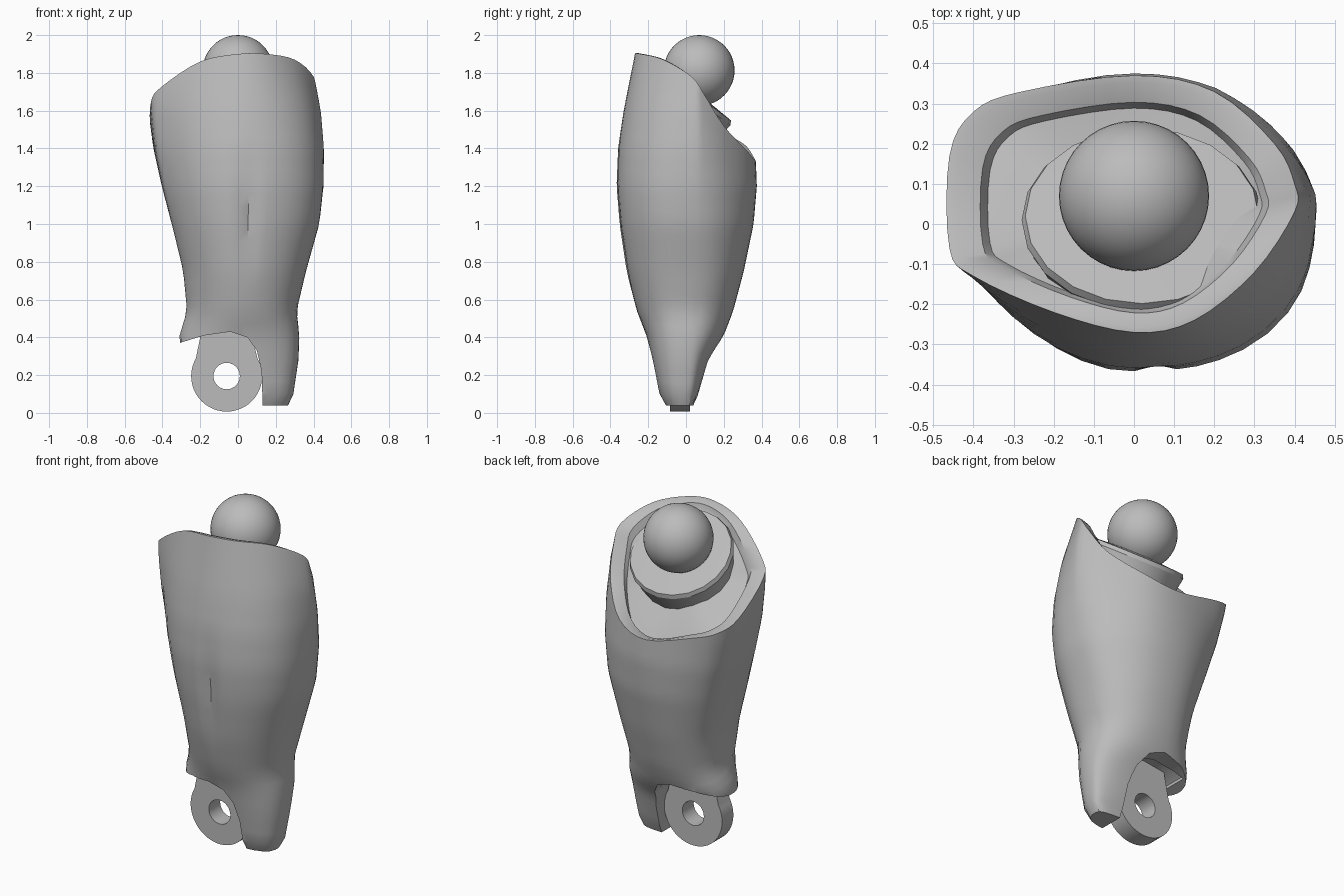
import bpy, bmesh, math
from mathutils import Vector

cube = bpy.data.objects.get("Cube")
if cube:
    bpy.data.objects.remove(cube, do_unlink=True)

grey = bpy.data.materials.new("plain grey")
grey.use_nodes = True
tone = (0.5, 0.5, 0.5, 1)
grey.diffuse_color = tone
grey.node_tree.nodes["Principled BSDF"].inputs["Base Color"].default_value = tone


def make(name, bm):
    bmesh.ops.recalc_face_normals(bm, faces=bm.faces)
    mesh = bpy.data.meshes.new(name)
    bm.to_mesh(mesh)
    bm.free()
    mesh.materials.append(grey)
    ob = bpy.data.objects.new(name, mesh)
    bpy.context.collection.objects.link(ob)
    return ob


def activate(ob):
    bpy.ops.object.select_all(action="DESELECT")
    ob.select_set(True)
    bpy.context.view_layer.objects.active = ob


def smooth(ob, angle=35):
    activate(ob)
    bpy.ops.object.shade_smooth_by_angle(angle=math.radians(angle))


def loft(name, rings, tip=None):
    """Skin a list of rings; the last closes to a tip point or a flat cap."""
    bm = bmesh.new()
    rows = [[bm.verts.new(p) for p in ring] for ring in rings]
    n = len(rows[0])
    for a, b in zip(rows, rows[1:]):
        for i in range(n):
            j = (i + 1) % n
            bm.faces.new((a[i], a[j], b[j], b[i]))
    bm.faces.new(rows[0])
    if tip:
        t = bm.verts.new(tip)
        for i in range(n):
            bm.faces.new((rows[-1][i], rows[-1][(i + 1) % n], t))
    else:
        bm.faces.new(rows[-1])
    return make(name, bm)


def prism(name, outline, y0, y1):
    """Extrude an x-z outline along y."""
    return loft(name, [[(x, y, z) for x, z in outline] for y in (y0, y1)])


def cut(ob, cutter):
    cutter.hide_render = True
    mod = ob.modifiers.new("cut", "BOOLEAN")
    mod.operation = "DIFFERENCE"
    mod.solver = "EXACT"
    mod.object = cutter
    activate(ob)
    bpy.ops.object.modifier_apply(modifier=mod.name)
    bpy.data.objects.remove(cutter, do_unlink=True)


# Shell sections: height, then reach to -x, +x, -y, +y
SECTIONS = [
    (0.04, .30, .265, .11, .04), (0.08, .30, .29, .14, .06),
    (0.28, .30, .32, .18, .12), (0.41, .31, .325, .21, .20),
    (0.54, .27, .31, .26, .25), (0.75, .29, .36, .315, .305),
    (1.00, .35, .43, .355, .355), (1.20, .40, .455, .37, .37),
    (1.40, .44, .46, .36, .36), (1.60, .46, .445, .33, .35),
    (1.90, .46, .39, .27, .33),
]
# Slanted rim loop
RIM = [Vector(p) for p in (
    (0, -.27, 1.9), (.15, -.24, 1.9), (.3, -.12, 1.87), (.4, .03, 1.78),
    (.4, .1, 1.68), (.35, .2, 1.52), (.2, .33, 1.38), (0, .37, 1.33),
    (-.28, .33, 1.40), (-.4, .28, 1.44), (-.46, .17, 1.5),
    (-.46, -.06, 1.65), (-.4, -.13, 1.73), (-.2, -.22, 1.86))]


def reach(z):
    for lo, hi in zip(SECTIONS, SECTIONS[1:]):
        if z <= hi[0]:
            break
    t = min(max((z - lo[0]) / (hi[0] - lo[0]), 0), 1)
    return [a + (b - a) * t for a, b in zip(lo[1:], hi[1:])]


def section(theta, z):
    left, right, front, back = reach(z)
    c, s = math.cos(theta), math.sin(theta)
    p = 1.8 if c < 0 and s < 0 else 2.3
    p += max(0, 0.45 - z) * 2.5
    a, b = (right if c > 0 else left), (back if s > 0 else front)
    r = (abs(c / a) ** p + abs(s / b) ** p) ** (-1 / p)
    x, y = r * c, r * s
    # Shallow crease down the front
    if y < 0:
        fade = max(0, 1 - abs(z - 1.05) / 0.4)
        y += 0.03 * fade * math.exp(-((x - 0.05) / 0.035) ** 2)
    return Vector((x, y, z))


def smooth_loop(points, steps):
    out, n = [], len(points)
    for i in range(n):
        a, b, c, d = (points[(i + k) % n] for k in (-1, 0, 1, 2))
        for k in range(steps):
            t = k / steps
            out.append(b + (c - a) * (t / 2)
                       + (a * 2 - b * 5 + c * 4 - d) * (t * t / 2)
                       + (b * 3 - a - c * 3 + d) * (t ** 3 / 2))
    return out


rim = smooth_loop(RIM, 4)
ROWS = 30
rings = []
for k in range(ROWS, 0, -1):
    ring = []
    for p in rim:
        theta = math.atan2(p.y, p.x)
        z = 0.04 + (p.z - 0.04) * k / ROWS
        blend = max(0, 1 - (p.z - z) / 0.8) ** 1.5
        ring.append(section(theta, z) + (p - section(theta, p.z)) * blend)
    rings.append(ring)
rings.append([section(math.atan2(p.y, p.x), 0.04) for p in rim])

# Lip and stepped basin inside the rim
inner = [[Vector((p.x * s, p.y * s, p.z - d)) for p in rim]
         for s, d in ((.95, 0), (.82, .015), (.78, .06))]
shell = loft("shell", rings[::-1] + inner, tip=(0, 0.02, 1.62))

# Arched ankle opening with a recessed lining
ARCH = [(-.6, .34), (-.31, .37), (-.18, .41), (-.04, .43), (.05, .40),
        (.1, .33), (.125, .22), (.13, .06), (.13, -.2), (-.6, -.2)]
cut(shell, prism("arch_cutter", ARCH, -.6, .6))
lining = [(max(x, -.24) - .01, z + .035) for x, z in ARCH]
cut(shell, prism("lining_cutter", lining, -.11, .11))
smooth(shell)

# Tilted plug that carries the ball
plug_rings = []
for s, drop in ((.85, .22), (.95, .07), (1, .02), (.97, 0)):
    ring = []
    for i in range(20):
        a = math.tau * i / 20
        x, y = .02 + .30 * s * math.cos(a), .02 + .225 * s * math.sin(a)
        ring.append((x, y - drop * .5, 1.72 - .72 * y - drop))
    plug_rings.append(ring)
plug = loft("socket_plug", plug_rings, tip=(.02, .03, 1.72))
smooth(plug, 30)

# Ball joint
bm = bmesh.new()
bmesh.ops.create_uvsphere(bm, u_segments=40, v_segments=24, radius=.187)
ball = make("ball_joint", bm)
ball.location = (0, .07, 1.813)
smooth(ball)


# Ankle hinge: rounded tab with a pin hole
def arc(radius, start, end, count):
    angles = [math.radians(start + (end - start) * i / count)
              for i in range(count + 1)]
    return [(-.06 + radius * math.cos(a), .195 + radius * math.sin(a))
            for a in angles]


tab = prism("ankle_hinge", arc(.188, 150, 390, 32) + [(.05, .5), (-.18, .5)],
            -.085, .02)
cut(tab, prism("pin_cutter", arc(.07, 0, 345, 23), -.3, .3))
smooth(tab)
